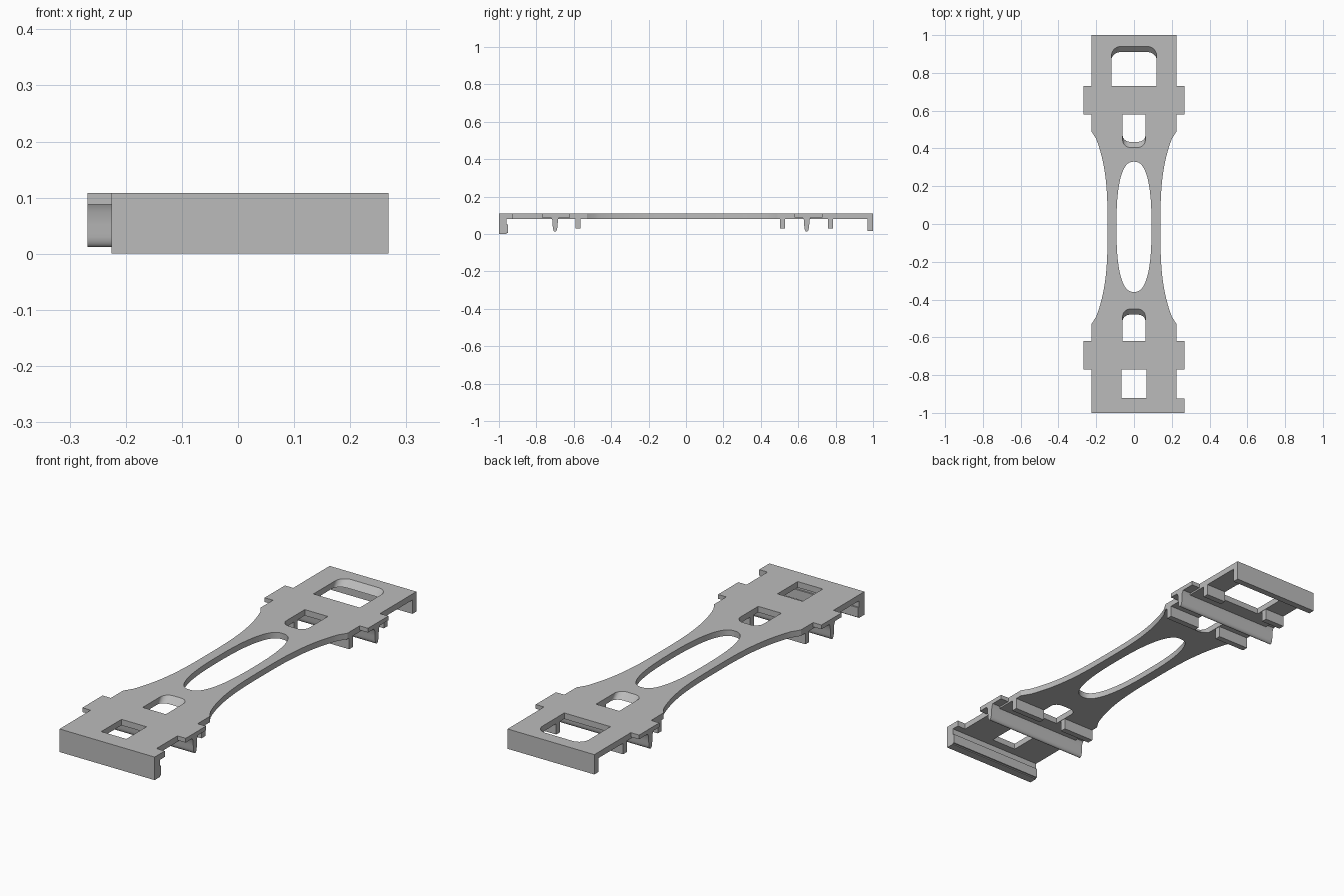
import bpy
import bmesh
import math

cube = bpy.data.objects.get("Cube")
if cube:
    bpy.data.objects.remove(cube, do_unlink=True)

grey = bpy.data.materials.new("plain grey")
grey.use_nodes = True
grey.diffuse_color = (0.5, 0.5, 0.5, 1)
grey.node_tree.nodes["Principled BSDF"].inputs["Base Color"].default_value = (0.5, 0.5, 0.5, 1)

TOP, UNDER = 0.108, 0.08
HALF = 0.225
MID = -0.02          # centre of the waist along y


def loft(name, lower, upper):
    """Solid between two matching rings of 3D points."""
    bm = bmesh.new()
    a = [bm.verts.new(p) for p in lower]
    b = [bm.verts.new(p) for p in upper]
    bm.faces.new(a[::-1])
    bm.faces.new(b)
    n = len(a)
    for i in range(n):
        j = (i + 1) % n
        bm.faces.new((a[i], a[j], b[j], b[i]))
    bmesh.ops.recalc_face_normals(bm, faces=bm.faces)
    mesh = bpy.data.meshes.new(name)
    bm.to_mesh(mesh)
    bm.free()
    mesh.materials.append(grey)
    obj = bpy.data.objects.new(name, mesh)
    bpy.context.collection.objects.link(obj)
    return obj


def prism(name, outline, z0, z1):
    return loft(name, [(x, y, z0) for x, y in outline], [(x, y, z1) for x, y in outline])


def box(name, x0, x1, y0, y1, z0, z1):
    return prism(name, [(x0, y0), (x1, y0), (x1, y1), (x0, y1)], z0, z1)


def cut(target, cutter):
    """Subtract a helper solid, then remove it."""
    mod = target.modifiers.new("cut", 'BOOLEAN')
    mod.operation = 'DIFFERENCE'
    mod.solver = 'EXACT'
    mod.object = cutter
    cutter.hide_render = True
    bpy.context.view_layer.objects.active = target
    bpy.ops.object.modifier_apply(modifier=mod.name)
    bpy.data.objects.remove(cutter, do_unlink=True)


def arch(half, straight, rounded, radius):
    """Window outline: square at one y, rounded corners at the other."""
    s = 1 if rounded > straight else -1
    pts = [(-half, straight), (half, straight)]
    for side in (1, -1):
        for i in range(9):
            a = math.pi / 2 * (i / 8 if side > 0 else 1 - i / 8)
            pts.append((side * (half - radius + radius * math.cos(a)),
                        rounded - s * radius * (1 - math.sin(a))))
    return pts


def sloped_window(target, half, straight, rounded, radius, slope):
    """Window whose rounded end leans inwards towards the underside."""
    ring = arch(half, straight, rounded, radius)
    length = abs(rounded - straight)
    thick = TOP - UNDER

    def level(z):
        k = 1 - slope * (TOP - z) / thick / length
        return [(x, straight + (y - straight) * k, z) for x, y in ring]
    cut(target, loft("window_cutter", level(UNDER - 0.01), level(TOP + 0.01)))


# Main plate with a curved waist
right = [(HALF, -1), (HALF, MID - 0.51)]
for i in range(41):
    t = -0.47 + 0.94 * i / 40
    right.append((0.14 + 0.06 * abs(t / 0.47) ** 3, MID + t))
right += [(HALF, MID + 0.51), (HALF, 1)]
left = [(-x, y) for x, y in reversed(right)]
plate = prism("main_plate", right + left, UNDER, TOP)

# Long central slot
slot = []
for i in range(72):
    a = math.tau * i / 72
    c, s = math.cos(a), math.sin(a)
    slot.append((math.copysign(0.093 * abs(c) ** 0.8, c),
                 MID + 0.005 + math.copysign(0.345 * abs(s) ** 0.8, s)))
cut(plate, prism("slot_cutter", slot, UNDER - 0.02, TOP + 0.02))

# Windows at both ends
sloped_window(plate, 0.12, 0.73, 0.94, 0.05, 0.03)
sloped_window(plate, 0.06, 0.58, 0.405, 0.04, 0.03)
sloped_window(plate, 0.06, -0.62, -0.45, 0.04, 0.03)
cut(plate, box("square_cutter", -0.065, 0.065, -0.92, -0.77, UNDER - 0.02, TOP + 0.02))

# End walls and the corner lug
box("front_wall", -HALF, 0.268, -1, -0.96, 0, UNDER)
box("front_corner_lug", HALF, 0.268, -1, -0.925, UNDER, TOP)
box("front_wall_lip", -HALF, 0.268, -0.96, -0.953, 0.005, 0.05)
box("back_wall", -HALF, HALF, 0.97, 1, 0.015, UNDER)

# Side tabs and the full-width rounded ribs beneath them
for end, y0, y1, rib in (("front", -0.77, -0.62, -0.7), ("back", 0.58, 0.73, 0.645)):
    box(end + "_left_tab", HALF, 0.268, y0, y1, 0.088, TOP)
    box(end + "_right_tab", -0.268, -HALF, y0, y1, 0.088, TOP)
    profile = [(0.022, 0.088), (0.015, 0.075), (0.014, 0.05)]
    for i in range(7):
        a = math.pi / 2 * i / 6
        profile.append((0.012 * math.cos(a), 0.036 - 0.024 * math.sin(a)))
    ring = profile + [(-y, z) for y, z in reversed(profile[:-1])]
    beam = loft(end + "_cross_rib",
                [(-0.268, rib + y, z) for y, z in ring],
                [(0.268, rib + y, z) for y, z in ring])

# Short ribs on each side of the windows
for name, y, inner in (("front", -0.577, 0.062), ("back_inner", 0.516, 0.062),
                       ("back_outer", 0.773, 0.122)):
    for side, word in ((1, "left"), (-1, "right")):
        x0, x1 = sorted((side * inner, side * HALF))
        box(name + "_short_rib_" + word, x0, x1, y - 0.014, y + 0.014, 0.028, UNDER)

# Smooth the curved walls, keep the corners sharp
bpy.ops.object.select_all(action='DESELECT')
for obj in bpy.context.scene.objects:
    if obj.type == 'MESH' and (obj == plate or obj.name.endswith("cross_rib")):
        obj.select_set(True)
bpy.context.view_layer.objects.active = plate
bpy.ops.object.shade_smooth_by_angle(angle=math.radians(30))
